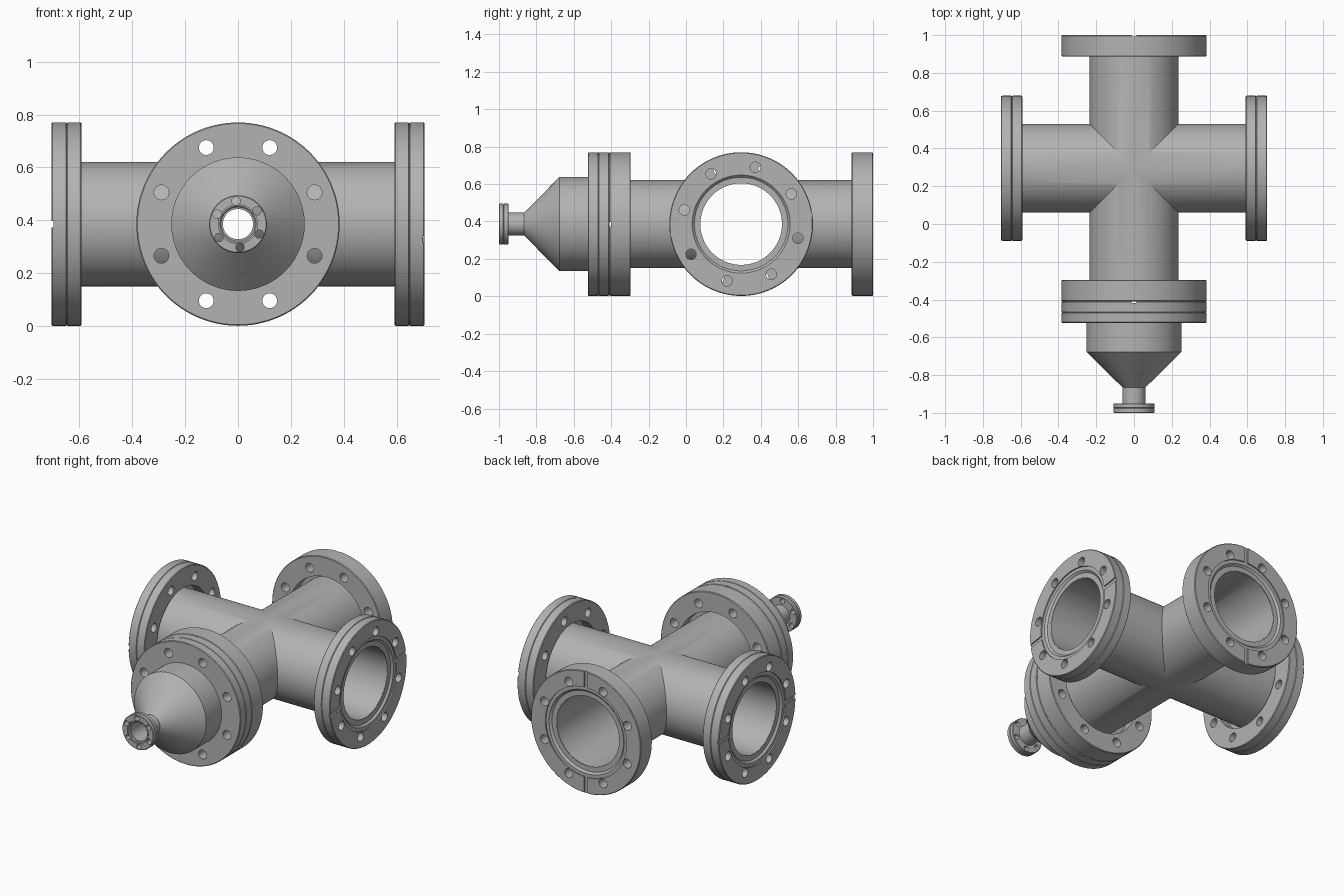
import bpy, bmesh, math
from mathutils import Matrix, Vector

if "Cube" in bpy.data.objects:
    bpy.data.objects.remove(bpy.data.objects["Cube"])

SEG = 96
CENTRE = Vector((0, 0.295, 0.386))
REACH = 0.705                      # junction centre to flange face
BORE, TUBE, RIM, THICK = 0.218, 0.235, 0.384, 0.114
X, Y, Z = Vector((1, 0, 0)), Vector((0, 1, 0)), Vector((0, 0, 1))

steel = bpy.data.materials.new("brushed steel grey")
steel.use_nodes = True
grey = (0.45, 0.45, 0.45, 1)
steel.diffuse_color = grey
steel.node_tree.nodes["Principled BSDF"].inputs["Base Color"].default_value = grey


def make_object(name, bm):
    bmesh.ops.recalc_face_normals(bm, faces=bm.faces)
    mesh = bpy.data.meshes.new(name)
    bm.to_mesh(mesh)
    bm.free()
    mesh.materials.append(steel)
    obj = bpy.data.objects.new(name, mesh)
    bpy.context.collection.objects.link(obj)
    return obj


def select(obj):
    bpy.ops.object.select_all(action='DESELECT')
    obj.select_set(True)
    bpy.context.view_layer.objects.active = obj


def smooth(obj):
    select(obj)
    bpy.ops.object.shade_smooth_by_angle(angle=math.radians(25))


def skin(bm, rings, closed):
    """Join equal rings of vertices with quads."""
    n = len(rings[0])
    pairs = zip(rings, rings[1:] + rings[:1]) if closed else zip(rings, rings[1:])
    for a, b in pairs:
        for i in range(n):
            j = (i + 1) % n
            bm.faces.new((a[i], a[j], b[j], b[i]))


def lathe(profile):
    """Closed (radius, height) profile turned about local z."""
    bm = bmesh.new()
    rings = [[bm.verts.new((r * math.cos(t), r * math.sin(t), h))
              for t in (2 * math.pi * i / SEG for i in range(SEG))]
             for r, h in profile]
    skin(bm, rings, True)
    return bm


def placement(origin, normal, u):
    v = normal.cross(u)
    return Matrix.Translation(origin) @ Matrix((u, v, normal)).transposed().to_4x4()


def flange(name, profile, place, bolts, circle, hole, phase, slot=None):
    """Turned ring with drilled bolt holes and optional leak-check slots."""
    ring = make_object(name, lathe(profile))
    cut = bmesh.new()
    for k in range(bolts):
        a = math.radians(phase) + 2 * math.pi * k / bolts
        bmesh.ops.create_cone(
            cut, cap_ends=True, segments=24, radius1=hole, radius2=hole, depth=0.5,
            matrix=Matrix.Translation((circle * math.cos(a), circle * math.sin(a), 0)))
    for half_turn in (0, 180) if slot else ():
        turn = Matrix.Rotation(math.radians(phase - 180 / bolts + half_turn), 4, 'Z')
        bmesh.ops.create_cube(cut, size=1, matrix=turn @ Matrix.Translation((0.34, 0, 0))
                              @ Matrix.Diagonal((0.13, slot, 0.016, 1)))
    cutter = make_object(name + "_cutter", cut)
    cutter.hide_render = True
    mod = ring.modifiers.new("drill", 'BOOLEAN')
    mod.operation, mod.solver, mod.object = 'DIFFERENCE', 'EXACT', cutter
    select(ring)
    bpy.ops.object.modifier_apply(modifier=mod.name)
    bpy.data.objects.remove(cutter)
    ring.matrix_world = place
    smooth(ring)


def flange_profile(notch, recess):
    pts = [(RIM - 0.004, 0), (0.283, 0), (0.283, -0.008), (0.262, -0.008),
           (0.25, -0.02), (BORE + 0.002, -0.02)]
    if recess:                     # clearance behind the flange around the tube
        pts += [(BORE + 0.002, -0.05), (0.26, -0.05), (0.26, -THICK)]
    else:
        pts += [(BORE + 0.022, -0.03), (BORE + 0.022, -THICK)]
    pts += [(RIM - 0.004, -THICK), (RIM, 0.004 - THICK)]
    if notch:
        pts += [(RIM, -0.061), (RIM - 0.004, -0.058), (RIM, -0.055)]
    return pts + [(RIM, -0.004)]


# Four-way junction: mitred tubes meeting at the centre
bm = bmesh.new()
angles = [2 * math.pi * i / SEG for i in range(SEG)]
for d, side in ((X, Y), (-X, Y), (Y, X), (-Y, X)):
    rings = []
    for r, at_end in ((TUBE, False), (TUBE, True), (BORE, True), (BORE, False)):
        ring = []
        for t in angles:
            s = r * math.sin(t)
            along = REACH - 0.022 if at_end else abs(s)
            ring.append(bm.verts.new(CENTRE + d * along + side * s + Z * r * math.cos(t)))
        rings.append(ring)
    skin(bm, rings, False)
bmesh.ops.remove_doubles(bm, verts=bm.verts, dist=1e-5)
smooth(make_object("cross_tube", bm))

# Large flanges on the four arms and on the reducer
for name, origin, normal, u, phase, notch, recess in (
        ("left_flange", CENTRE + X * REACH, X, Y, 31, True, True),
        ("right_flange", CENTRE - X * REACH, -X, Y, 22.5, True, True),
        ("back_flange", CENTRE + Y * REACH, Y, Z, 22.5, False, True),
        ("front_flange", CENTRE - Y * REACH, -Y, X, 22.5, False, True),
        ("reducer_flange", CENTRE - Y * REACH, Y, Z, 22.5, True, False)):
    flange(name, flange_profile(notch, recess), placement(origin, normal, u),
           8, 0.313, 0.028, phase, 0.025)

# Conical reducer
tip = placement(Vector((0, -1, CENTRE.z)), -Y, X)
cone = make_object("conical_reducer", lathe([
    (0.252, -0.5), (0.252, -0.323), (0.061, -0.135), (0.061, -0.012),
    (0.057, -0.012), (0.057, -0.14), (0.238, -0.33), (0.238, -0.56), (0.252, -0.56)]))
cone.matrix_world = tip
smooth(cone)

# Small flange at the reducer tip
flange("small_flange", [
    (0.106, 0), (0.074, 0), (0.074, -0.006), (0.069, -0.006), (0.064, -0.011),
    (0.058, -0.011), (0.058, -0.05), (0.106, -0.05), (0.109, -0.047), (0.109, -0.028),
    (0.105, -0.025), (0.109, -0.022), (0.109, -0.003)], tip, 6, 0.088, 0.016, 35)
